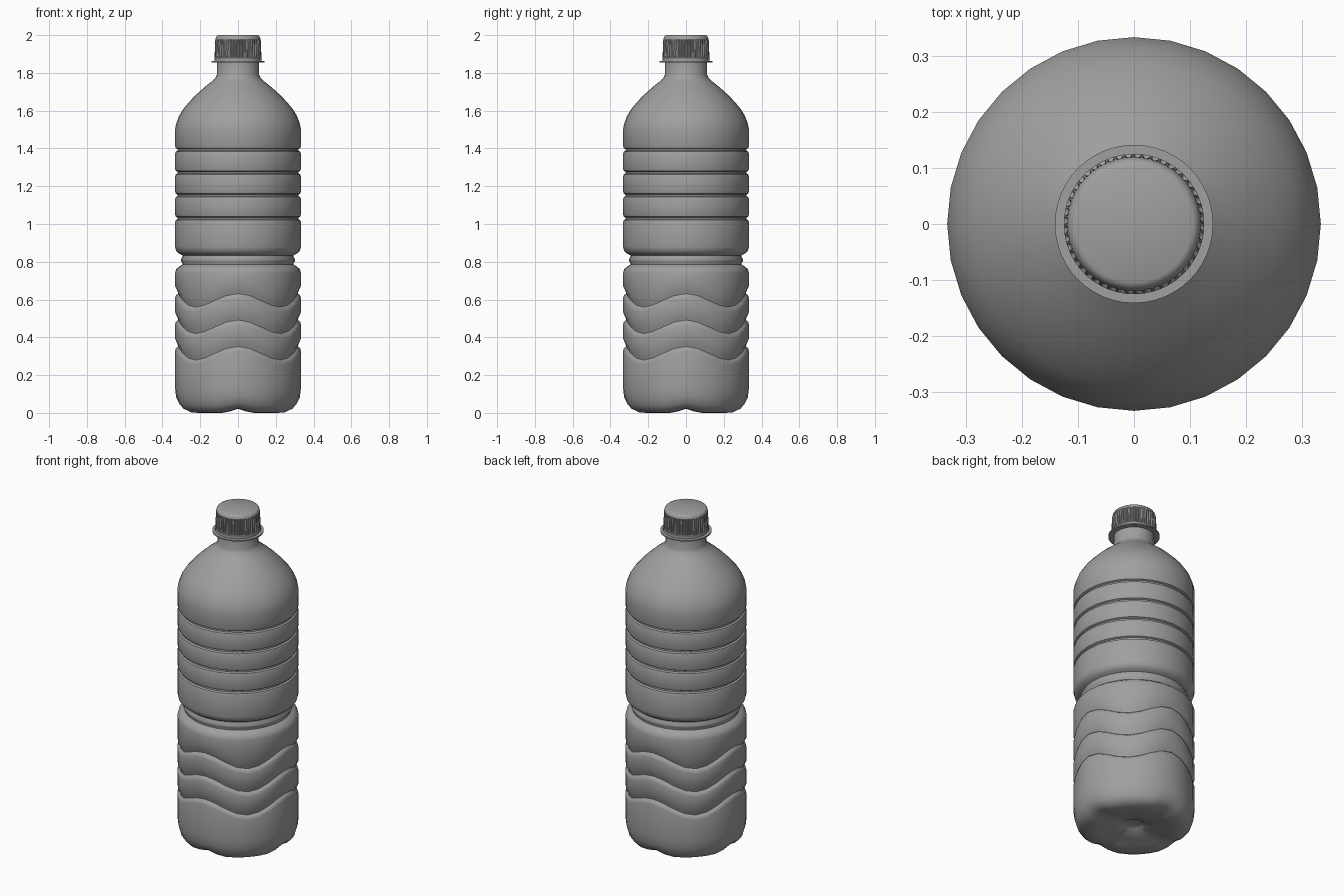
import bpy, bmesh
from math import sin, cos, pi, radians

cube = bpy.data.objects.get("Cube")
if cube:
    bpy.data.objects.remove(cube)

SIDES = 32
R = 0.333

plastic = bpy.data.materials.new("grey plastic")
plastic.use_nodes = True
GREY = (0.35, 0.35, 0.35, 1)
plastic.diffuse_color = GREY
plastic.node_tree.nodes["Principled BSDF"].inputs["Base Color"].default_value = GREY


def lathe(name, rings, sides, angle=40):
    """Skin rings, each a function of angle giving (radius, height)."""
    bm = bmesh.new()
    loops = []
    for ring in rings:
        loop = []
        for i in range(sides):
            a = 2 * pi * i / sides
            r, z = ring(a)
            loop.append(bm.verts.new((r * cos(a), r * sin(a), z)))
        loops.append(loop)
    for low, high in zip(loops, loops[1:]):
        for i in range(sides):
            j = (i + 1) % sides
            bm.faces.new((low[i], low[j], high[j], high[i]))
    bm.faces.new(loops[0][::-1])
    bm.faces.new(loops[-1])
    mesh = bpy.data.meshes.new(name)
    bm.to_mesh(mesh)
    bm.free()
    mesh.materials.append(plastic)
    obj = bpy.data.objects.new(name, mesh)
    bpy.context.collection.objects.link(obj)
    bpy.ops.object.select_all(action="DESELECT")
    obj.select_set(True)
    bpy.context.view_layer.objects.active = obj
    bpy.ops.object.shade_smooth_by_angle(angle=radians(angle))
    return obj


def plain(r, z):
    return lambda a: (r, z)


def foot(r, z, lift, pinch=0):
    """Base ring raised and pinched at the four notches between the feet."""
    def ring(a):
        notch = max(0, cos(4 * a)) ** 3
        return r - pinch * notch, z + lift * notch
    return ring


def wave(r, z):
    """Ring that rises at the four sides and dips between them."""
    return lambda a: (r, z + 0.036 * cos(4 * a))


# Base: centre dimple, hollow, four feet and rounded corner
rings = [plain(0.03, 0.045), plain(0.055, 0.04), plain(0.065, 0.03),
         foot(0.13, 0.022, 0.005), foot(0.19, 0.004, 0.018),
         foot(0.22, 0, 0.022), foot(0.265, 0.002, 0.022),
         foot(0.295, 0.015, 0.02, 0.004), foot(0.315, 0.04, 0.012, 0.003),
         plain(0.328, 0.085), plain(R, 0.13)]

# Wavy grip grooves
for z in (0.316, 0.456, 0.596):
    rings += [wave(R, z - 0.025), wave(R - 0.004, z - 0.01), wave(R - 0.016, z),
              wave(R - 0.013, z + 0.012), wave(R, z + 0.04)]

# Waist with a raised bead
waist = [(R, 0.74), (0.327, 0.762), (0.308, 0.777), (0.294, 0.785),
         (0.294, 0.793), (0.301, 0.802), (0.301, 0.815), (0.294, 0.826),
         (0.294, 0.834), (0.31, 0.842), (0.327, 0.856), (R, 0.88)]
rings += [plain(r, z) for r, z in waist]

# Straight rib grooves
for z in (1.03, 1.152, 1.272, 1.392):
    rings += [plain(r, z + dz) for r, dz in
              ((R, -0.02), (R - 0.004, -0.009), (R - 0.014, -0.004),
               (R - 0.014, 0.004), (R - 0.004, 0.009), (R, 0.02))]

# Shoulder and neck
shoulder = [(R, 1.5), (0.328, 1.53), (0.311, 1.575), (0.289, 1.61),
            (0.258, 1.647), (0.222, 1.684), (0.18, 1.722), (0.145, 1.75),
            (0.12, 1.772), (0.112, 1.79), (0.111, 1.87)]
rings += [plain(r, z) for r, z in shoulder]
lathe("bottle_body", rings, SIDES)

# Thin collar below the cap
lathe("neck_collar", [plain(0.105, 1.855), plain(0.141, 1.855),
                      plain(0.141, 1.862), plain(0.105, 1.862)], 48)

# Knurled screw cap
RIBS = 48


def knurl(r, z):
    return lambda a: (r - 0.006 * (round(a * RIBS * 4 / (2 * pi)) % 4 > 1), z)


lathe("screw_cap", [plain(0.116, 1.862), plain(0.125, 1.864), plain(0.125, 1.88),
                    knurl(0.124, 1.884), knurl(0.121, 1.97), plain(0.119, 1.978),
                    plain(0.117, 1.988), plain(0.112, 1.996), plain(0.104, 2.0)],
      RIBS * 4, 35)
